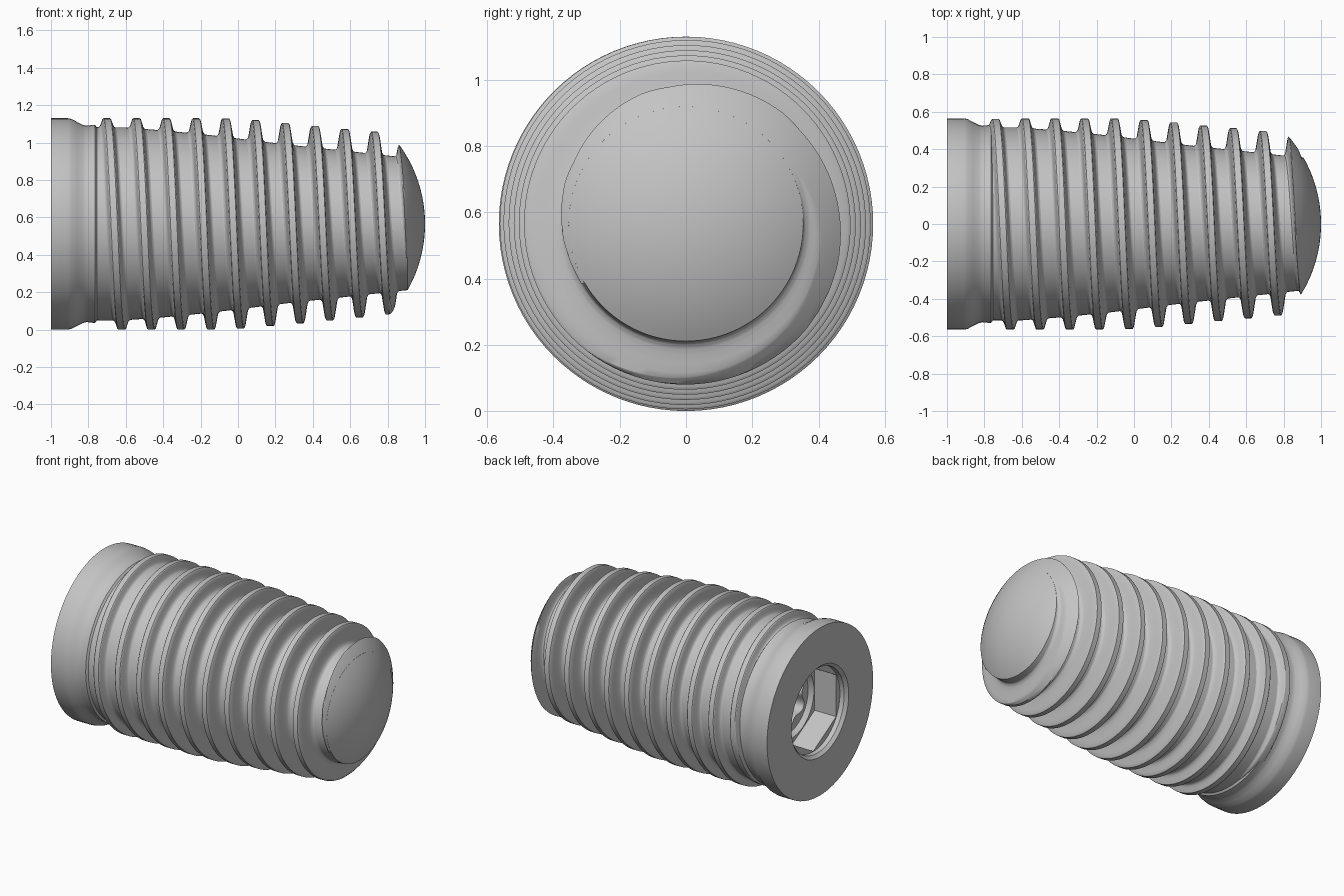
import bpy
import bmesh
from math import cos, sin, pi, sqrt, radians

AXIS_Z = 0.565      # height of the long axis
SEGS = 96           # segments per turn
PITCH = 0.159
DOME = 0.72         # radius of the rounded tip

if "Cube" in bpy.data.objects:
    bpy.data.objects.remove(bpy.data.objects["Cube"], do_unlink=True)

metal = bpy.data.materials.new("grey_metal")
metal.use_nodes = True
GREY = (0.55, 0.55, 0.55, 1)
metal.diffuse_color = GREY
metal.node_tree.nodes["Principled BSDF"].inputs["Base Color"].default_value = GREY


def interp(table, x):
    """Piecewise linear lookup."""
    if x <= table[0][0]:
        return table[0][1]
    for (x0, v0), (x1, v1) in zip(table, table[1:]):
        if x <= x1:
            return v0 + (v1 - v0) * (x - x0) / (x1 - x0)
    return table[-1][1]


def dome_radius(x):
    return sqrt(max(0, DOME ** 2 - max(0, x - 1 + DOME) ** 2))


def polar(x, r, phi):
    return (x, -r * sin(phi), AXIS_Z + r * cos(phi))


def skin(name, rows, closed):
    """Join neighbouring rows of points into a smooth-shaded surface."""
    bm = bmesh.new()
    grid = [[bm.verts.new(p) for p in row] for row in rows]
    pairs = list(zip(grid, grid[1:]))
    if closed:
        pairs.append((grid[-1], grid[0]))
    for a, b in pairs:
        for j in range(len(a) - 1):
            bm.faces.new((a[j], b[j], b[j + 1], a[j + 1]))
    bmesh.ops.remove_doubles(bm, verts=bm.verts, dist=0.00005)
    mesh = bpy.data.meshes.new(name)
    bm.to_mesh(mesh)
    bm.free()
    mesh.materials.append(metal)
    obj = bpy.data.objects.new(name, mesh)
    bpy.context.collection.objects.link(obj)
    bpy.ops.object.select_all(action='DESELECT')
    obj.select_set(True)
    bpy.context.view_layer.objects.active = obj
    bpy.ops.object.shade_smooth_by_angle(angle=radians(30))
    return obj


def loft(name, profile):
    """Sweep (x, radius, cross-section) rings around the axis."""
    angles = [2 * pi * i / SEGS for i in range(SEGS)]
    skin(name, [[polar(x, r * shape(a), a) for x, r, shape in profile]
                for a in angles], True)


def circle(a):
    return 1


def hexagon(a):
    return cos(pi / 6) / cos(a % (pi / 3) - pi / 6)


def lobed(a):
    return 1 + 0.13 * cos(6 * a)


# Collar, tapered core and domed tip
core = [(-0.755, 0.517), (-0.6, 0.515), (-0.4, 0.5), (-0.15, 0.475),
        (0.03, 0.453), (0.3, 0.42), (0.6, 0.388), (0.85, 0.36), (0.907, 0.354)]
collar = [(-1, 0.305), (-1, 0.565), (-0.91, 0.565), (-0.89, 0.561),
          (-0.86, 0.545), (-0.83, 0.53), (-0.81, 0.525), (-0.765, 0.53)]
tip_x = [0.907 + 0.093 * (1 - (1 - i / 16) ** 2) for i in range(1, 17)]
tip = [(x, dome_radius(x)) for x in tip_x]
loft("fixture_body", [(x, r, circle) for x, r in collar + core + tip])

# Drive socket: lobed bore, ledge, hexagon, bevelled rim
loft("drive_socket", [
    (-0.45, 0, circle), (-0.45, 0.17, lobed), (-0.76, 0.17, lobed),
    (-0.76, 0.215, circle), (-0.79, 0.235, circle), (-0.79, 0.28, hexagon),
    (-0.95, 0.28, hexagon), (-0.95, 0.283, circle), (-0.98, 0.285, circle),
    (-1, 0.305, circle)])

# Helical thread, trimmed to the dome at its far end
crest = [(-0.79, 0.5), (-0.745, 0.56), (-0.72, 0.565), (-0.07, 0.565),
         (0.09, 0.555), (0.81, 0.485), (0.95, 0.472)]
ridge = [(-0.058, 0), (-0.046, 0.04), (-0.038, 0.13), (-0.033, 0.27),
         (-0.021, 0.94), (-0.017, 1)]
ridge += [(-u, h) for u, h in reversed(ridge)]
offsets = []
for (u0, _), (u1, _) in zip(ridge, ridge[1:]):
    offsets += [u0 + (u1 - u0) * k / 3 for k in range(3)]
offsets.append(ridge[-1][0])

rows = []
for step in range(int(-0.55 * SEGS), int(10.35 * SEGS)):
    turn = step / SEGS
    mid = -0.7015 + PITCH * turn
    row = []
    for u in offsets:
        x = min(mid + u, 0.999)
        root = interp(core, x) - 0.002
        r = root + (interp(crest, mid) - root) * interp(ridge, u)
        r = min(r, dome_radius(x) - 0.001)
        row.append(polar(x, r, 2 * pi * turn))
    rows.append(row)
skin("helical_thread", rows, False)
